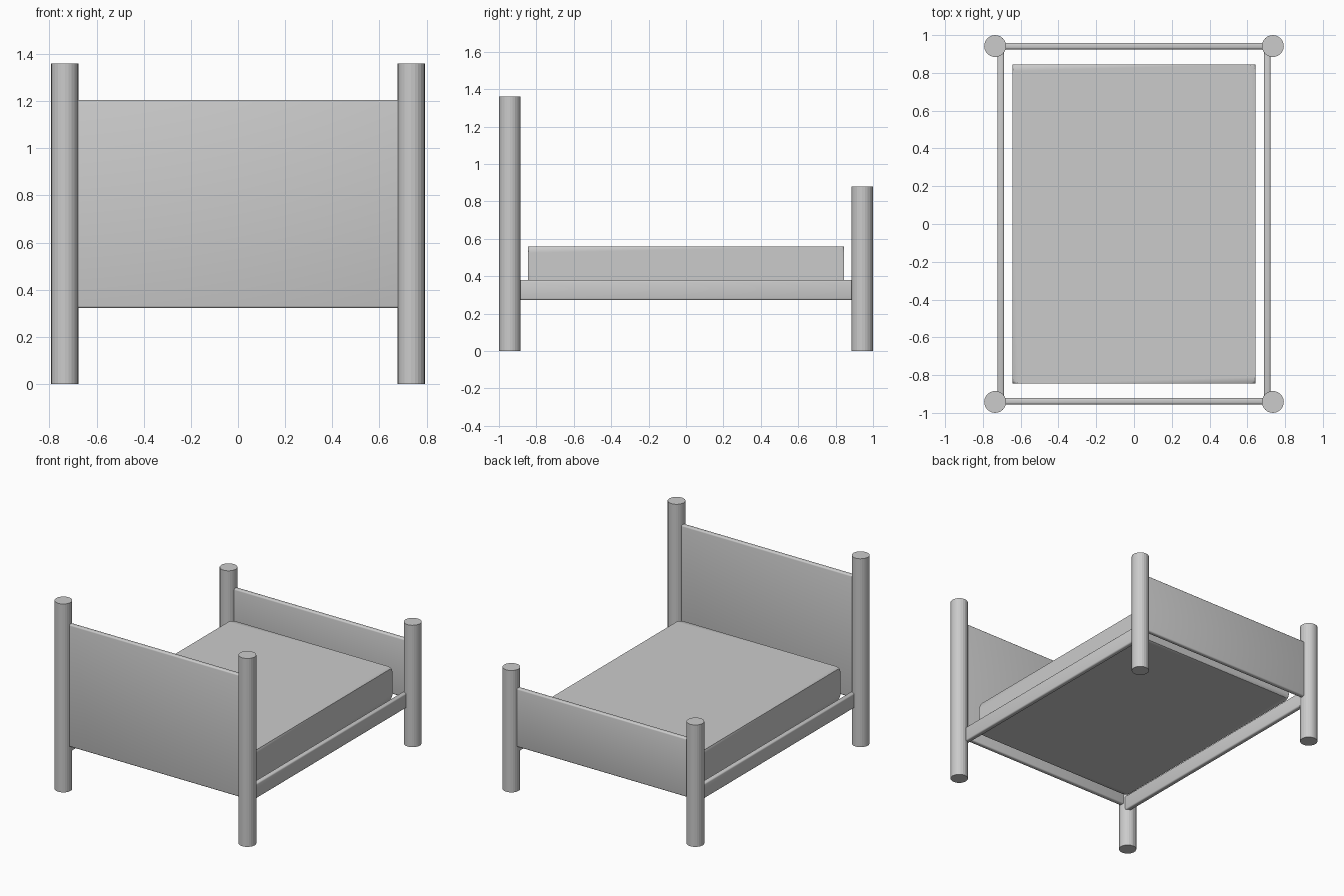
import bpy, bmesh

if "Cube" in bpy.data.objects:
    bpy.data.objects.remove(bpy.data.objects["Cube"])

POST_X, POST_Y, POST_R = 0.735, 0.942, 0.058


def finish(obj, angle=0.6):
    bpy.ops.object.select_all(action='DESELECT')
    obj.select_set(True)
    bpy.context.view_layer.objects.active = obj
    bpy.ops.object.shade_smooth_by_angle(angle=angle)


def box(name, lo, hi, offset, segments, affect='EDGES'):
    bm = bmesh.new()
    bmesh.ops.create_cube(bm, size=1)
    for v in bm.verts:
        v.co = [(a + b) / 2 + c * (b - a) for a, b, c in zip(lo, hi, v.co)]
    geom = bm.edges[:] if affect == 'EDGES' else bm.verts[:]
    bmesh.ops.bevel(bm, geom=geom, offset=offset, segments=segments,
                    profile=0.5, affect=affect)
    mesh = bpy.data.meshes.new(name)
    bm.to_mesh(mesh)
    bm.free()
    obj = bpy.data.objects.new(name, mesh)
    bpy.context.collection.objects.link(obj)
    finish(obj)
    return obj


# Posts: tall at the head, short at the foot
for end, y, height in (("head", -POST_Y, 1.36), ("foot", POST_Y, 0.88)):
    for side, x in (("left", -POST_X), ("right", POST_X)):
        bpy.ops.mesh.primitive_cylinder_add(vertices=24, radius=POST_R, depth=height,
                                            location=(x, y, height / 2))
        post = bpy.context.object
        post.name = f"{end}_post_{side}"
        finish(post, 0.2)

# Headboard and footboard panels
for name, y, top in (("headboard", -0.938, 1.205), ("footboard", 0.942, 0.745)):
    box(name, (-0.72, y - 0.017, 0.322), (0.72, y + 0.017, top), 0.01, 3)

# Side rails
for side, x in (("left", -0.705), ("right", 0.705)):
    box(f"side_rail_{side}", (x - 0.018, -0.92, 0.272), (x + 0.018, 0.92, 0.38), 0.01, 3)

# Mattress with clipped corners
box("mattress", (-0.643, -0.845, 0.337), (0.643, 0.845, 0.56), 0.035, 3, 'VERTICES')
